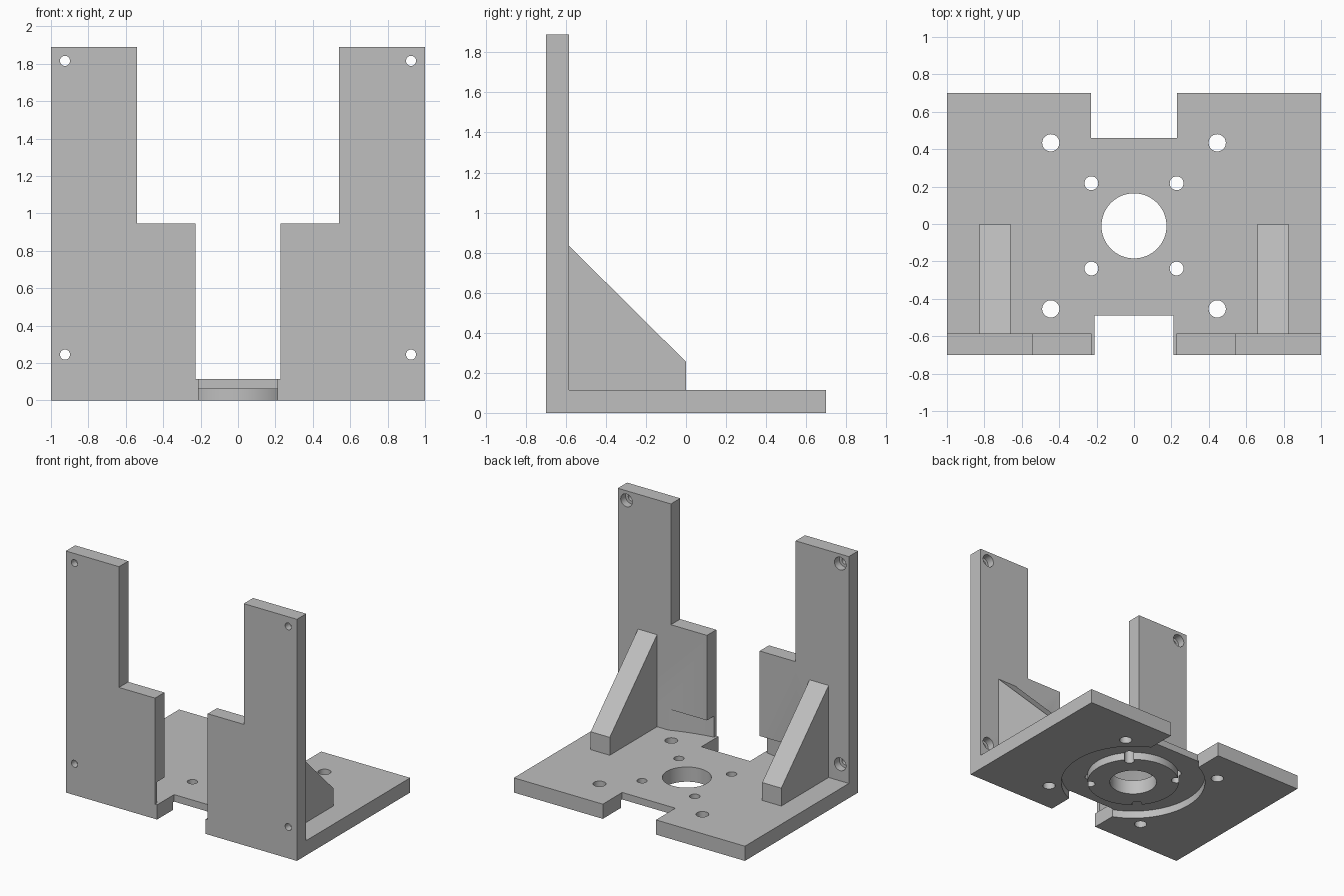
import bpy, bmesh, math
from mathutils import Matrix

cube = bpy.data.objects.get("Cube")
if cube:
    bpy.data.objects.remove(cube, do_unlink=True)

grey = bpy.data.materials.new("plain grey")
grey.use_nodes = True
colour = (0.52, 0.52, 0.52, 1)
grey.diffuse_color = colour
grey.node_tree.nodes["Principled BSDF"].inputs["Base Color"].default_value = colour

T = 0.115            # plate and wall thickness
FRONT, BACK = -0.7, 0.7
INNER = FRONT + T    # inner face of the upright walls
CY = -0.01           # centre of the bore pattern


def add_object(name, bm):
    bmesh.ops.recalc_face_normals(bm, faces=bm.faces)
    mesh = bpy.data.meshes.new(name)
    bm.to_mesh(mesh)
    bm.free()
    mesh.materials.append(grey)
    obj = bpy.data.objects.new(name, mesh)
    bpy.context.collection.objects.link(obj)
    return obj


def prism(name, points, place, offset):
    """Extrude a flat outline; place turns a 2D point into 3D."""
    bm = bmesh.new()
    face = bm.faces.new([bm.verts.new(place(*p)) for p in points])
    new = bmesh.ops.extrude_face_region(bm, geom=[face])["geom"]
    bmesh.ops.translate(bm, vec=offset, verts=[v for v in new if isinstance(v, bmesh.types.BMVert)])
    return add_object(name, bm)


def cylinder(centre, radius, depth, axis="Z", segments=32):
    bm = bmesh.new()
    turn = Matrix.Rotation(math.pi / 2, 4, "X") if axis == "Y" else Matrix()
    bmesh.ops.create_cone(bm, cap_ends=True, segments=segments, radius1=radius, radius2=radius,
                          depth=depth, matrix=Matrix.Translation(centre) @ turn)
    return add_object("cutter", bm)


def cut(obj, cutters):
    """Subtract the cutters, bake the result and remove them."""
    for c in cutters:
        c.hide_render = True
        mod = obj.modifiers.new("cut", "BOOLEAN")
        mod.operation, mod.solver, mod.object = "DIFFERENCE", "EXACT", c
    bpy.context.view_layer.update()
    baked = bpy.data.meshes.new_from_object(obj.evaluated_get(bpy.context.evaluated_depsgraph_get()))
    obj.modifiers.clear()
    obj.data = baked
    for c in cutters:
        bpy.data.objects.remove(c, do_unlink=True)


def smooth(obj):
    obj.data.polygons.foreach_set("use_smooth", [True] * len(obj.data.polygons))
    obj.data.set_sharp_from_angle(angle=math.radians(30))


# Base plate with a notch at the front and at the back
half = [(0.21, -0.49), (0.21, FRONT), (1, FRONT), (1, BACK), (0.23, BACK), (0.23, 0.46)]
outline = half + [(-x, y) for x, y in reversed(half)]
base = prism("base_plate", outline, lambda x, y: (x, y, 0), (0, 0, T))

# Ring groove underneath, central bore and screw holes
groove = cylinder((0, CY, 0), 0.535, 0.12, segments=96)
cut(groove, [cylinder((0, CY, 0), 0.34, 0.3, segments=64)])
cutters = [groove, cylinder((0, CY, 0), 0.174, 0.5, segments=64)]
for sx in (-1, 1):
    for sy in (-1, 1):
        cutters.append(cylinder((sx * 0.228, CY + sy * 0.228, 0), 0.037, 0.5))
        cutters.append(cylinder((sx * 0.445, CY + sy * 0.444, 0), 0.046, 0.5))
cut(base, cutters)
smooth(base)

# Upright walls and gussets on both sides
for side, s in (("left", 1), ("right", -1)):
    profile = [(0.228, T), (1, T), (1, 1.89), (0.54, 1.89), (0.54, 0.945), (0.228, 0.945)]
    wall = prism(side + "_wall", profile, lambda x, z: (s * x, FRONT, z), (0, T, 0))
    cutters = []
    for z in (0.245, 1.815):
        cutters.append(cylinder((s * 0.925, FRONT, z), 0.027, 0.5, "Y"))
        cutters.append(cylinder((s * 0.925, INNER, z), 0.05, 0.12, "Y"))
    # Shallow curved relief low on the inner face
    cutters.append(cylinder((0, 0.86, 0.08), 1.55, 0.4, segments=160))
    cut(wall, cutters)
    smooth(wall)

    brace = [(INNER, T), (0, T), (0, 0.255), (INNER, 0.835)]
    prism(side + "_gusset", brace, lambda y, z: (s * 0.66, y, z), (s * 0.165, 0, 0))
